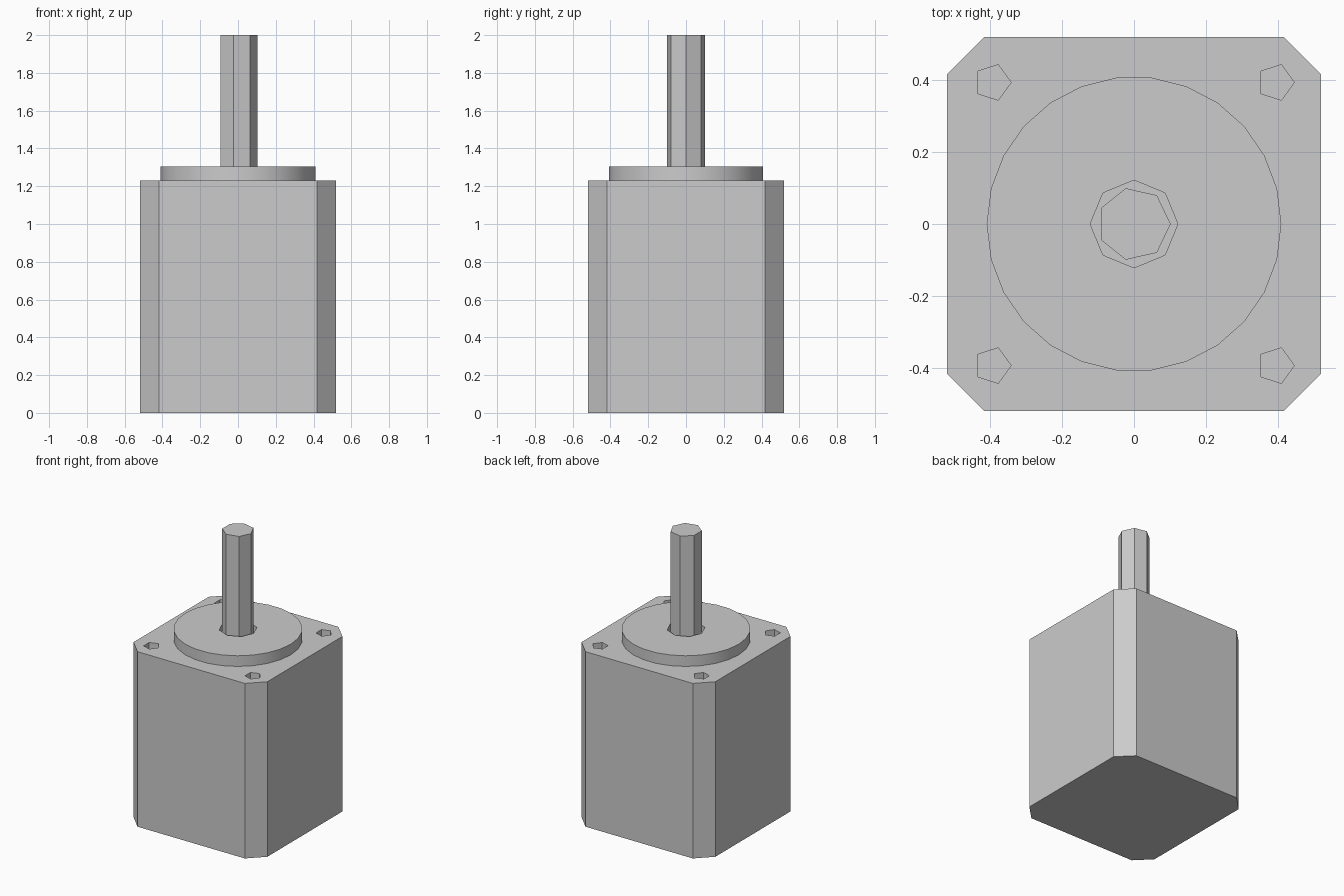
import bpy, bmesh
from math import cos, sin, tau

cube = bpy.data.objects.get("Cube")
if cube:
    bpy.data.objects.remove(cube, do_unlink=True)

grey = bpy.data.materials.new("light grey metal")
grey.use_nodes = True
colour = (0.6, 0.6, 0.6, 1)
grey.diffuse_color = colour
grey.node_tree.nodes["Principled BSDF"].inputs["Base Color"].default_value = colour


def ring(sides, radius, cx=0, cy=0):
    """Regular polygon with its first corner towards +x."""
    return [(cx + radius * cos(tau * i / sides), cy + radius * sin(tau * i / sides))
            for i in range(sides)]


def prism(name, outline, low, high):
    """Extrude a flat outline from one height to another."""
    bm = bmesh.new()
    base = bm.faces.new([bm.verts.new((x, y, low)) for x, y in outline])
    top = bmesh.ops.extrude_face_region(bm, geom=[base], use_keep_orig=True)["geom"]
    for v in top:
        if isinstance(v, bmesh.types.BMVert):
            v.co.z = high
    bmesh.ops.recalc_face_normals(bm, faces=bm.faces)
    mesh = bpy.data.meshes.new(name)
    bm.to_mesh(mesh)
    bm.free()
    mesh.materials.append(grey)
    obj = bpy.data.objects.new(name, mesh)
    bpy.context.collection.objects.link(obj)
    return obj


def select(obj):
    bpy.ops.object.select_all(action="DESELECT")
    obj.select_set(True)
    bpy.context.view_layer.objects.active = obj


def cut(obj, cutter):
    """Subtract the cutter and throw it away."""
    mod = obj.modifiers.new("cut", "BOOLEAN")
    mod.operation = "DIFFERENCE"
    mod.solver = "EXACT"
    mod.object = cutter
    select(obj)
    bpy.ops.object.modifier_apply(modifier=mod.name)
    bpy.data.objects.remove(cutter, do_unlink=True)


BODY_TOP, COLLAR_TOP, SHAFT_TOP = 1.23, 1.305, 2.0
HALF, CORNER = 0.52, 0.417

# Square housing with chamfered corners
outline = [(HALF, -CORNER), (HALF, CORNER), (CORNER, HALF), (-CORNER, HALF),
           (-HALF, CORNER), (-HALF, -CORNER), (-CORNER, -HALF), (CORNER, -HALF)]
housing = prism("housing", outline, 0, BODY_TOP)

# Blind screw holes in the four corners
for sx in (-1, 1):
    for sy in (-1, 1):
        hole = ring(5, 0.052, sx * 0.394, sy * 0.394)
        cut(housing, prism("screw_hole_cutter", hole, BODY_TOP - 0.09, BODY_TOP + 0.1))

# Round collar with a hole around the shaft
collar = prism("collar", ring(26, 0.41), BODY_TOP, COLLAR_TOP)
cut(collar, prism("shaft_hole_cutter", ring(8, 0.122), BODY_TOP - 0.1, COLLAR_TOP + 0.1))
select(collar)
bpy.ops.object.shade_smooth_by_angle(angle=0.5)

# Output shaft
prism("shaft", ring(7, 0.102), BODY_TOP, SHAFT_TOP)
